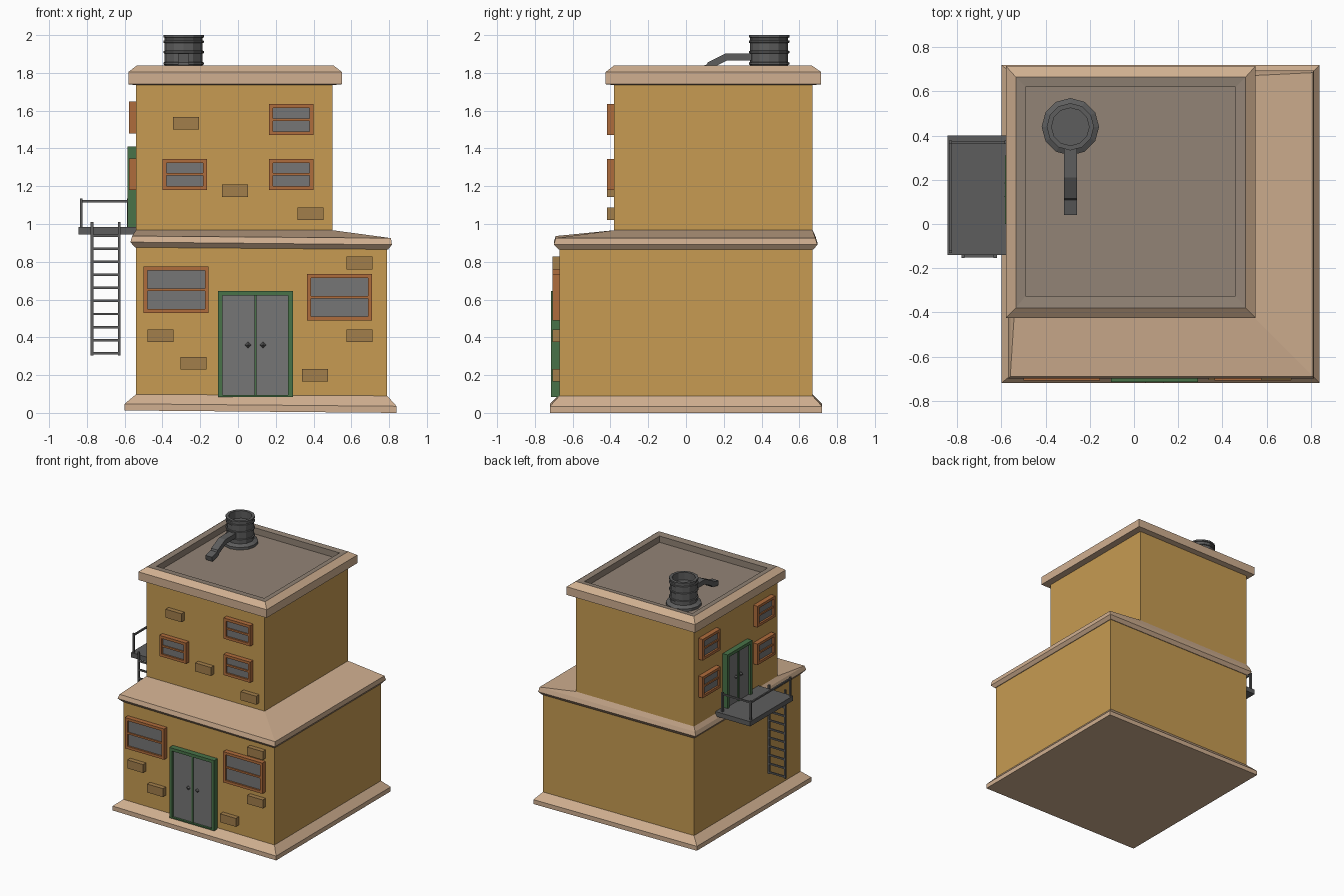
import bpy, bmesh, math
from mathutils import Vector

if "Cube" in bpy.data.objects:
    bpy.data.objects.remove(bpy.data.objects["Cube"])


def material(name, rgb):
    m = bpy.data.materials.new(name)
    m.diffuse_color = (*rgb, 1)
    m.use_nodes = True
    m.node_tree.nodes["Principled BSDF"].inputs["Base Color"].default_value = m.diffuse_color
    return m


WALL = material("ochre_wall", (0.57, 0.33, 0.085))
STONE = material("tan_stone", (0.63, 0.43, 0.28))
ROOF = material("roof_floor", (0.29, 0.23, 0.18))
BRICK = material("brick", (0.36, 0.21, 0.07))
WOOD = material("orange_wood", (0.43, 0.15, 0.045))
GREEN = material("green_frame", (0.065, 0.17, 0.065))
GLASS = material("grey_panel", (0.18, 0.18, 0.18))
METAL = material("dark_metal", (0.11, 0.11, 0.11))


def finish(name, bm, mat):
    bmesh.ops.recalc_face_normals(bm, faces=bm.faces[:])
    me = bpy.data.meshes.new(name)
    bm.to_mesh(me)
    bm.free()
    me.materials.append(mat)
    ob = bpy.data.objects.new(name, me)
    bpy.context.collection.objects.link(ob)
    return ob


def add_box(bm, lo, hi):
    vs = bmesh.ops.create_cube(bm, size=1)["verts"]
    for v in vs:
        v.co = Vector([(a + b) / 2 + c * (b - a) for a, b, c in zip(lo, hi, v.co)])


def boxes(name, mat, items):
    bm = bmesh.new()
    for lo, hi in items:
        add_box(bm, lo, hi)
    return finish(name, bm, mat)


def loft(name, mat, loops, caps=(True, True)):
    """Skin a stack of equal-sized point loops."""
    bm = bmesh.new()
    rings = [[bm.verts.new(p) for p in loop] for loop in loops]
    n = len(rings[0])
    for a, b in zip(rings, rings[1:]):
        for i in range(n):
            bm.faces.new((a[i], a[(i + 1) % n], b[(i + 1) % n], b[i]))
    if caps[0]:
        bm.faces.new(rings[0])
    if caps[1]:
        bm.faces.new(rings[-1])
    return finish(name, bm, mat)


def rect(x0, x1, y0, y1, z, tilt=0.0):
    pts = [(x0, y0), (x1, y0), (x1, y1), (x0, y1)]
    return [(x, y, z + tilt * (0.84 - x)) for x, y in pts]


def ring(cx, cy, r, z, n=12):
    return [(cx + r * math.cos(math.tau * i / n), cy + r * math.sin(math.tau * i / n), z)
            for i in range(n)]


# Plinth and the two storeys
loft("plinth", STONE, [rect(-0.6, 0.84, -0.72, 0.72, 0.0, 0.009),
                       rect(-0.6, 0.84, -0.72, 0.72, 0.035, 0.009),
                       rect(-0.54, 0.79, -0.67, 0.67, 0.09, 0.006)])
boxes("lower_storey", WALL, [((-0.54, -0.67, 0.05), (0.79, 0.67, 0.89))])
boxes("upper_storey", WALL, [((-0.54, -0.38, 0.9), (0.5, 0.67, 1.77))])

# Sloping ledge between storeys
loft("ledge", STONE, [rect(-0.545, 0.795, -0.675, 0.675, 0.865, 0.008),
                      rect(-0.57, 0.815, -0.7, 0.695, 0.89, 0.01),
                      rect(-0.56, 0.81, -0.69, 0.685, 0.925, 0.008),
                      rect(-0.54, 0.5, -0.38, 0.67, 0.967)])

# Cornice with sunken roof
loft("cornice", STONE, [rect(-0.54, 0.5, -0.38, 0.67, 1.735),
                        rect(-0.58, 0.55, -0.425, 0.715, 1.74),
                        rect(-0.58, 0.55, -0.425, 0.715, 1.805),
                        rect(-0.535, 0.505, -0.38, 0.665, 1.84)], (True, False))
loft("roof_floor", ROOF, [rect(-0.535, 0.505, -0.38, 0.665, 1.84),
                          rect(-0.49, 0.46, -0.325, 0.62, 1.835),
                          rect(-0.49, 0.46, -0.325, 0.62, 1.785)], (False, True))


# Fittings are placed on a wall by horizontal span, height span and depth
def on_front(y):
    return lambda u0, u1, z0, z1, d0, d1: ((u0, y - d1, z0), (u1, y - d0, z1))


def on_left(x):
    return lambda u0, u1, z0, z1, d0, d1: ((x - d1, u0, z0), (x - d0, u1, z1))


LOWER, UPPER, SIDE = on_front(-0.67), on_front(-0.38), on_left(-0.54)


def frame(at, u0, u1, z0, z1, t, d):
    return [at(u0, u0 + t, z0, z1, -0.01, d), at(u1 - t, u1, z0, z1, -0.01, d),
            at(u0 + t, u1 - t, z1 - t, z1, -0.01, d)]


def window(name, at, u0, u1, z0, z1):
    t, d, zm = 0.021, 0.038, (z0 + z1) / 2
    bars = frame(at, u0, u1, z0, z1, t, d)
    bars += [at(u0 + t, u1 - t, z0, z0 + t, -0.01, d),
             at(u0 + t, u1 - t, zm - 0.007, zm + 0.007, -0.01, d - 0.005)]
    boxes(name + "_frame", WOOD, bars)
    boxes(name + "_panes", GLASS, [at(u0 + t, u1 - t, z0 + t, z1 - t, -0.01, 0.024)])


def door(name, at, u0, u1, z0, z1):
    t, d, um = 0.024, 0.044, (u0 + u1) / 2
    bars = frame(at, u0, u1, z0, z1, t, d)
    bars += [at(u0 + t, u1 - t, z0, z0 + 0.01, -0.01, d),
             at(um - 0.006, um + 0.006, z0, z1 - t, -0.01, d - 0.008)]
    boxes(name + "_frame", GREEN, bars)
    boxes(name + "_leaves", GLASS, [at(u0 + t, u1 - t, z0, z1 - t, -0.01, 0.028)])
    bm = bmesh.new()
    for s in (-1, 1):
        u, z = um + s * 0.1 * (u1 - u0), z0 + 0.49 * (z1 - z0)
        lo, hi = at(u, u, z, z, 0.03, 0.03)
        vs = bmesh.ops.create_uvsphere(bm, u_segments=4, v_segments=2, radius=0.017)["verts"]
        bmesh.ops.translate(bm, verts=vs, vec=lo)
    finish(name + "_knobs", bm, METAL)


door("front_door", LOWER, -0.105, 0.29, 0.085, 0.645)
door("balcony_door", SIDE, 0.0, 0.31, 0.97, 1.41)
window("lower_window_left", LOWER, -0.5, -0.155, 0.53, 0.775)
window("lower_window_right", LOWER, 0.365, 0.71, 0.49, 0.735)
window("upper_window_top", UPPER, 0.165, 0.4, 1.47, 1.635)
for label, u in (("left", -0.4), ("right", 0.165)):
    window("upper_window_" + label, UPPER, u, u + 0.235, 1.18, 1.345)
for label, u in (("front", -0.3), ("back", 0.39)):
    for level, z in (("low", 1.18), ("high", 1.48)):
        window(f"side_window_{label}_{level}", SIDE, u, u + 0.225, z, z + 0.168)

# Protruding bricks
spots = [(LOWER, 0.575, 0.76), (LOWER, -0.48, 0.375), (LOWER, 0.575, 0.375),
         (LOWER, -0.305, 0.23), (LOWER, 0.338, 0.165),
         (UPPER, -0.345, 1.5), (UPPER, -0.085, 1.142), (UPPER, 0.315, 1.02)]
boxes("bricks", BRICK, [at(u, u + 0.138, z, z + 0.067, -0.01, 0.037) for at, u, z in spots])

# Balcony platform and railing
boxes("balcony_platform", METAL, [((-0.845, -0.14, 0.945), (-0.54, 0.4, 0.983))])
r = 0.007
posts = [((x - r, y - r, 0.97), (x + r, y + r, 1.135))
         for x, y in ((-0.83, -0.125), (-0.83, 0.37), (-0.58, 0.37))]
rails = [((-0.836, -0.125, 1.115), (-0.824, 0.37, 1.127)),
         ((-0.83, 0.364, 1.115), (-0.58, 0.376, 1.127))]
boxes("balcony_railing", METAL, posts + rails)

# Ladder
sides = [((x - r, -0.153, 0.305), (x + r, -0.138, 1.01)) for x in (-0.773, -0.628)]
rungs = [((-0.773, -0.151, 0.31 + 0.069 * i), (-0.628, -0.14, 0.323 + 0.069 * i))
         for i in range(10)]
boxes("ladder", METAL, sides + rungs)

# Roof chimney drum: flange, ribbed body, open top
cx, cy = -0.288, 0.44
profile = [(0.13, 1.785), (0.13, 1.805), (0.1, 1.82)]
for z in (1.85, 1.91, 1.965):
    profile += [(0.1, z - 0.008), (0.107, z - 0.005), (0.107, z + 0.005), (0.1, z + 0.008)]
profile += [(0.1, 1.985), (0.107, 1.988), (0.107, 2.0), (0.085, 2.0), (0.085, 1.94)]
loft("chimney_drum", METAL, [ring(cx, cy, rad, z) for rad, z in profile])

# Bent square duct running from the drum to the roof
path = [(0.37, 1.885), (0.215, 1.885), (0.125, 1.84), (0.115, 1.825), (0.045, 1.81)]
duct = []
for i, (y, z) in enumerate(path):
    (ya, za), (yb, zb) = path[max(i - 1, 0)], path[min(i + 1, len(path) - 1)]
    n = Vector((0, -(zb - za), yb - ya)).normalized() * 0.019
    c = Vector((cx, y, z))
    w = Vector((0.029, 0, 0))
    duct.append([c - w - n, c + w - n, c + w + n, c - w + n])
loft("chimney_duct", METAL, duct)
